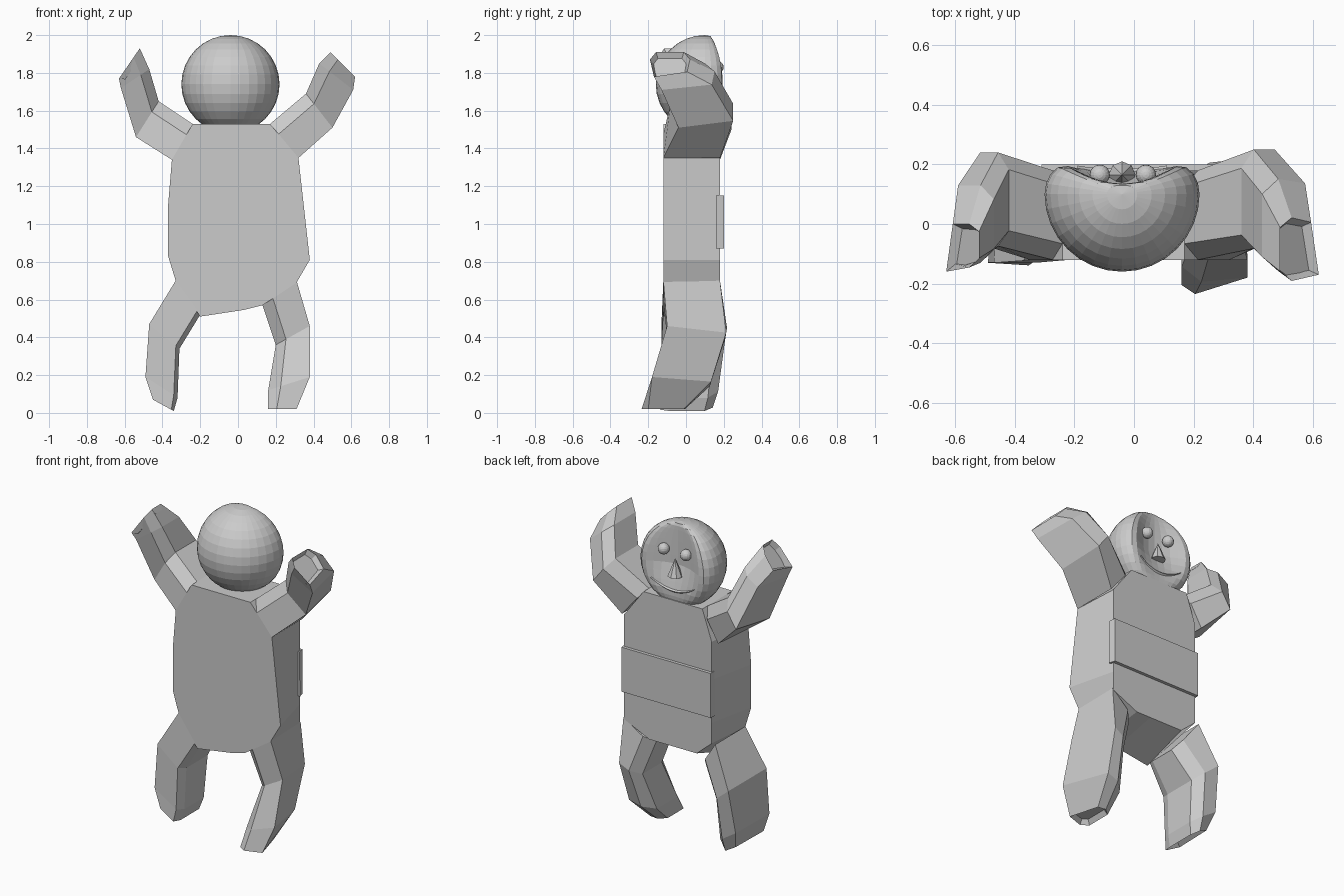
import bpy, bmesh, math
from mathutils import Vector

cube = bpy.data.objects.get("Cube")
if cube:
    bpy.data.objects.remove(cube)

grey = bpy.data.materials.new("plain grey")
grey.use_nodes = True
grey.diffuse_color = (0.6, 0.6, 0.6, 1)
grey.node_tree.nodes["Principled BSDF"].inputs["Base Color"].default_value = (0.6, 0.6, 0.6, 1)


def finish(name, bm):
    bmesh.ops.recalc_face_normals(bm, faces=bm.faces)
    mesh = bpy.data.meshes.new(name)
    bm.to_mesh(mesh)
    bm.free()
    mesh.materials.append(grey)
    obj = bpy.data.objects.new(name, mesh)
    bpy.context.collection.objects.link(obj)
    return obj


def prism(name, outline, y0, y1, half_width, floor):
    """Extrude an x-z outline along y, limiting the width and base of the far side."""
    bm = bmesh.new()
    front = [bm.verts.new((x, y0, z)) for x, z in outline]
    back = [bm.verts.new((max(-half_width, min(half_width, x)), y1, max(z, floor)))
            for x, z in outline]
    bm.faces.new(front)
    bm.faces.new(back[::-1])
    n = len(outline)
    for i in range(n):
        j = (i + 1) % n
        bm.faces.new((front[i], front[j], back[j], back[i]))
    return finish(name, bm)


def limb(name, bevel, outer_back, sections):
    """Loft six-sided sections: inner x z, outer x z, front y, back y of each edge."""
    bm = bmesh.new()
    rings = []
    for a, b, ya, yb in sections:
        ring = []
        corner = outer_back if rings else 1
        for t, s in ((0, .18), (0, .82), (.3, 1), (corner, 1), (1, 0), (bevel, 0)):
            x, z = Vector(a).lerp(Vector(b), t)
            lo = ya[0] + (yb[0] - ya[0]) * t
            hi = ya[1] + (yb[1] - ya[1]) * t
            ring.append(bm.verts.new((x, lo + (hi - lo) * s, z)))
        rings.append(ring)
    for r, q in zip(rings, rings[1:]):
        for i in range(6):
            j = (i + 1) % 6
            bm.faces.new((r[i], r[j], q[j], q[i]))
    bm.faces.new(rings[0])
    tip = bm.faces.new(rings[-1][::-1])
    bmesh.ops.recalc_face_normals(bm, faces=bm.faces)
    # Hollowed hand or foot end
    bmesh.ops.inset_individual(bm, faces=[tip], thickness=.02, depth=-.03)
    return finish(name, bm)


# Torso and the raised belt across it
prism("torso", [(-.24, 1.53), (.17, 1.53), (.32, 1.35), (.38, .81), (.31, .69),
                (.13, .57), (.03, .545), (-.2, .51), (-.33, .7), (-.37, .83),
                (-.37, 1.1), (-.35, 1.34)], -.12, .18, .305, .61)
prism("belt", [(-.315, .87), (.32, .87), (.315, 1.15), (-.31, 1.15)], .16, .2, .31, .87)

# Raised arms
limb("left_arm", .3, .8, [
    ((.17, 1.53), (.32, 1.35), (-.12, .18), (-.12, .18)),
    ((.36, 1.69), (.5, 1.51), (-.1, .25), (-.04, .25)),
    ((.43, 1.85), (.61, 1.71), (-.17, .16), (-.13, .13)),
    ((.49, 1.91), (.62, 1.78), (-.2, .03), (-.17, 0))])
limb("right_arm", .3, .8, [
    ((-.24, 1.53), (-.35, 1.34), (-.12, .18), (-.12, .18)),
    ((-.42, 1.65), (-.54, 1.46), (-.08, .24), (-.06, .24)),
    ((-.47, 1.82), (-.62, 1.72), (-.13, .13), (-.13, .13)),
    ((-.52, 1.93), (-.63, 1.77), (-.14, 0), (-.16, 0))])

# Legs
limb("left_leg", .3, .65, [
    ((.13, .57), (.31, .7), (-.12, .16), (-.12, .18)),
    ((.2, .36), (.38, .46), (-.1, .2), (-.1, .22)),
    ((.16, .12), (.38, .19), (-.2, .12), (-.18, .14)),
    ((.16, .02), (.31, .02), (-.25, 0), (-.2, -.02))])
limb("right_leg", .12, .85, [
    ((-.2, .52), (-.33, .7), (-.12, .14), (-.12, .18)),
    ((-.31, .34), (-.47, .47), (-.13, .2), (-.13, .22)),
    ((-.32, .08), (-.49, .19), (-.13, .17), (-.13, .17)),
    ((-.34, .01), (-.45, .07), (-.14, .15), (-.13, .12))])

# Head: a sphere with a flattened, softly dished face at the back
CENTRE, RADIUS = Vector((-.04, .1, 1.74)), .26


def face_depth(x, z):
    ball = .7 * math.sqrt(max(1e-6, RADIUS ** 2 - x * x - z * z))
    dish = .08 + .3 * max(min(z, 0), -.15)
    cap = .115 - dish * (1 - min(1, (x / .2) ** 2))
    return (ball ** -4 + cap ** -4) ** -.25


bm = bmesh.new()
bmesh.ops.create_uvsphere(bm, u_segments=32, v_segments=16, radius=RADIUS)
for v in bm.verts:
    if v.co.y > 1e-4:
        v.co.y = face_depth(v.co.x, v.co.z)
    v.co += CENTRE
finish("head", bm)

# Eyes
for side, x in (("left", .04), ("right", -.115)):
    bm = bmesh.new()
    bmesh.ops.create_uvsphere(bm, u_segments=16, v_segments=10, radius=.034)
    bmesh.ops.translate(bm, verts=bm.verts, vec=(x, .165, 1.83))
    finish(side + "_eye", bm)

# Nose: an upright cone
bm = bmesh.new()
bmesh.ops.create_cone(bm, cap_ends=True, segments=8, radius1=.045, radius2=0, depth=.11)
bmesh.ops.translate(bm, verts=bm.verts, vec=(-.04, .165, 1.735))
finish("nose", bm)

# Mouth: a thin smiling crescent that follows the face
bm = bmesh.new()
rows = []
for i in range(13):
    t = i / 6 - 1
    x, z = .15 * t, -.15 + .05 * t * t
    thick = .002 + .01 * (1 - t * t)
    rows.append([bm.verts.new(CENTRE + Vector((x, face_depth(x, z + dz) + out, z + dz)))
                 for dz, out in ((thick, -.004), (0, .008), (-thick, -.004))])
for r, q in zip(rows, rows[1:]):
    for k in range(3):
        m = (k + 1) % 3
        bm.faces.new((r[k], r[m], q[m], q[k]))
bm.faces.new(rows[0])
bm.faces.new(rows[-1][::-1])
finish("mouth", bm)
